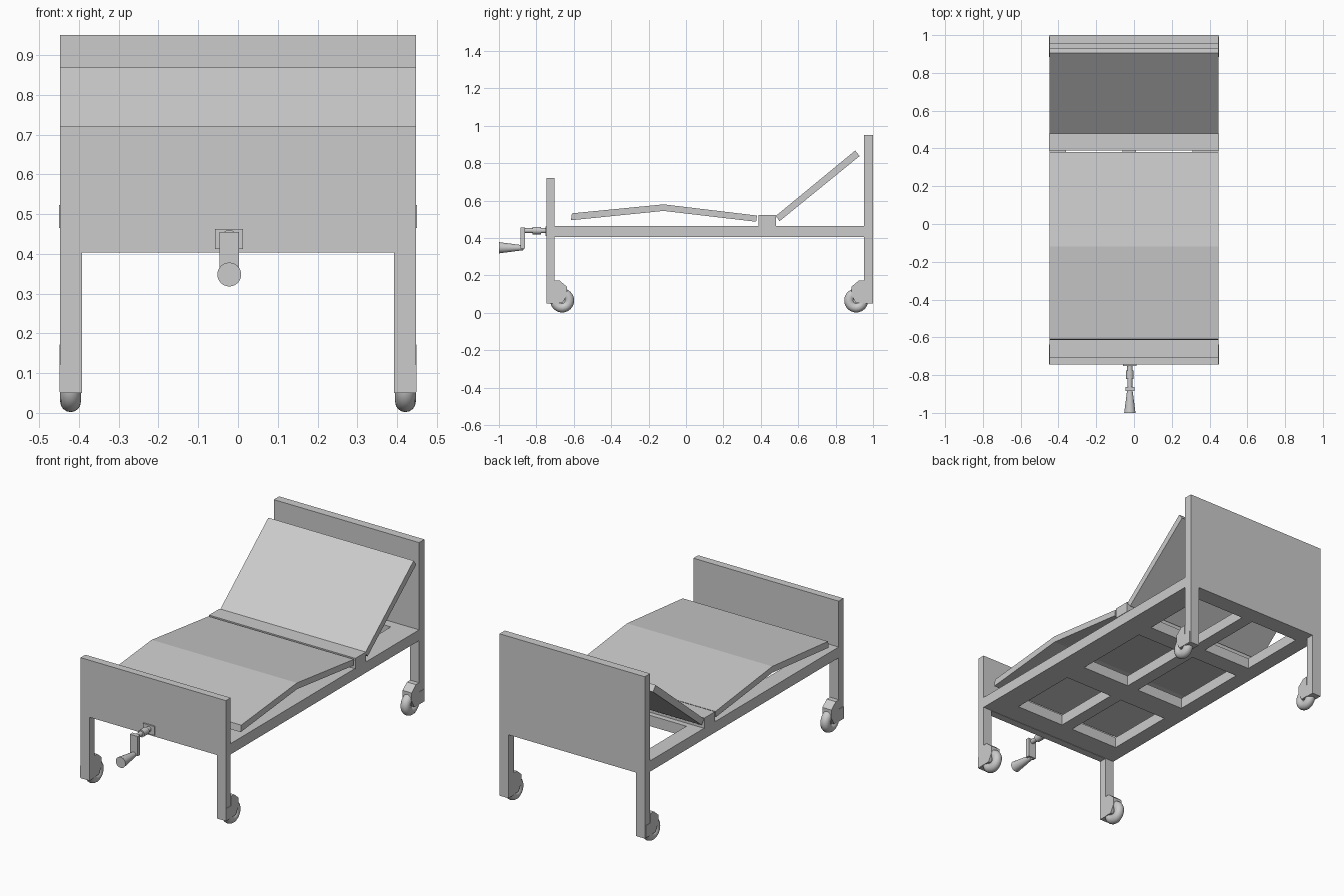
import bpy, bmesh, math
from mathutils import Matrix

if "Cube" in bpy.data.objects:
    bpy.data.objects.remove(bpy.data.objects["Cube"])


def finish(name, bm, smooth=False):
    bmesh.ops.recalc_face_normals(bm, faces=bm.faces[:])
    me = bpy.data.meshes.new(name)
    bm.to_mesh(me)
    bm.free()
    ob = bpy.data.objects.new(name, me)
    bpy.context.collection.objects.link(ob)
    if smooth:
        bpy.ops.object.select_all(action='DESELECT')
        ob.select_set(True)
        bpy.context.view_layer.objects.active = ob
        bpy.ops.object.shade_smooth_by_angle(angle=math.radians(35))
    return ob


def prism(name, pts, axis, a, b):
    """Extrude a 2D outline along x (points are y, z) or y (points are x, z)."""
    bm = bmesh.new()
    place = (lambda p, t: (t, p[0], p[1])) if axis == 'x' else (lambda p, t: (p[0], t, p[1]))
    lo = [bm.verts.new(place(p, a)) for p in pts]
    hi = [bm.verts.new(place(p, b)) for p in pts]
    bm.faces.new(lo)
    bm.faces.new(hi[::-1])
    n = len(pts)
    for i in range(n):
        j = (i + 1) % n
        bm.faces.new((lo[i], hi[i], hi[j], lo[j]))
    return finish(name, bm)


def box(name, x0, x1, y0, y1, z0, z1):
    return prism(name, [(x0, z0), (x1, z0), (x1, z1), (x0, z1)], 'y', y0, y1)


def lathe_y(name, prof, x, z, seg=32):
    """Revolve (y, radius) profile around an axis parallel to y."""
    bm = bmesh.new()
    rings = [[bm.verts.new((x + r * math.cos(math.tau * k / seg), y,
                            z + r * math.sin(math.tau * k / seg)))
              for k in range(seg)] for y, r in prof]
    for p, q in zip(rings, rings[1:]):
        for k in range(seg):
            m = (k + 1) % seg
            bm.faces.new((p[k], p[m], q[m], q[k]))
    bm.faces.new(rings[0])
    bm.faces.new(rings[-1][::-1])
    return finish(name, bm, True)


W = 0.447

# End boards with integral legs
def end_board(name, y0, y1, top):
    leg = W - 0.055
    prism(name, [(-W, .05), (-leg, .05), (-leg, .403), (leg, .403), (leg, .05),
                 (W, .05), (W, top), (-W, top)], 'y', y0, y1)

end_board("headboard", .953, 1.0, .95)
end_board("footboard", -.745, -.703, .72)

# Base frame: a slab with a grid of six openings
xs = [-W, -.36, -.06, .01, .31, W]
ys = [-.703, -.58, -.18, -.04, .385, .50, .90, .953]
ys[4], ys[5] = .41, .51
bm = bmesh.new()
vs = [[bm.verts.new((x, y, .405)) for y in ys] for x in xs]
for i in range(len(xs) - 1):
    for j in range(len(ys) - 1):
        if i % 2 and j % 2:
            continue
        bm.faces.new((vs[i][j], vs[i + 1][j], vs[i + 1][j + 1], vs[i][j + 1]))
ext = bmesh.ops.extrude_face_region(bm, geom=bm.faces[:], use_keep_orig=True)
up = [g for g in ext['geom'] if isinstance(g, bmesh.types.BMVert)]
bmesh.ops.translate(bm, verts=up, vec=(0, 0, .06))
bmesh.ops.dissolve_limit(bm, angle_limit=.01, verts=bm.verts[:], edges=bm.edges[:])
finish("base_frame", bm)

# Mattress platform sections
prism("leg_platform", [(-.615, .495), (-.12, .545), (.375, .487), (.38, .52),
                       (-.12, .58), (-.61, .532)], 'x', -W, W)
box("hip_platform", -.45, .45, .388, .48, .465, .523)
prism("back_platform", [(.50, .49), (.928, .838), (.905, .868), (.48, .518)], 'x', -W, W)

# Casters at the four legs
for end, y0, d in (("front", -.745, 1), ("back", .993, -1)):
    for side, s in (("left", -1), ("right", 1)):
        outline = [(0, .053), (.085, .053), (.108, .095), (.108, .14),
                   (.07, .172), (.042, .172), (.042, .12), (0, .12)]
        prism(f"{end}_{side}_caster_housing", [(y0 + d * u, v) for u, v in outline],
              'x', s * .393, s * .449)
        # Rounded tyre with a flat hub
        bm = bmesh.new()
        R, r, n, m = .038, .026, 32, 16
        rings = []
        for k in range(n):
            t = math.tau * k / n
            rings.append([bm.verts.new((
                s * .421 + r * math.sin(math.tau * q / m),
                y0 + d * .083 + (R + r * math.cos(math.tau * q / m)) * math.cos(t),
                .066 + (R + r * math.cos(math.tau * q / m)) * math.sin(t)))
                for q in range(m)])
        for k in range(n):
            a, b = rings[k], rings[(k + 1) % n]
            for q in range(m):
                p = (q + 1) % m
                bm.faces.new((a[q], b[q], b[p], a[p]))
        finish(f"{end}_{side}_tyre", bm, True)
        bm = bmesh.new()
        bmesh.ops.create_cone(bm, cap_ends=True, segments=24, radius1=.03, radius2=.03, depth=.026,
                              matrix=Matrix.Translation((s * .421, y0 + d * .083, .066))
                              @ Matrix.Rotation(math.pi / 2, 4, 'Y'))
        finish(f"{end}_{side}_hub", bm, True)

# Hand crank on the footboard
cx = -.022
box("crank_plate", cx - .036, cx + .034, -.752, -.745, .412, .462)
lathe_y("crank_shaft", [(-.87, .013), (-.82, .013), (-.82, .02), (-.775, .02),
                        (-.775, .014), (-.745, .014)], cx, .44)
box("crank_arm", cx - .024, cx + .024, -.885, -.862, .345, .455)
lathe_y("crank_handle", [(-1.0, .03), (-.87, .013)], cx, .348)
